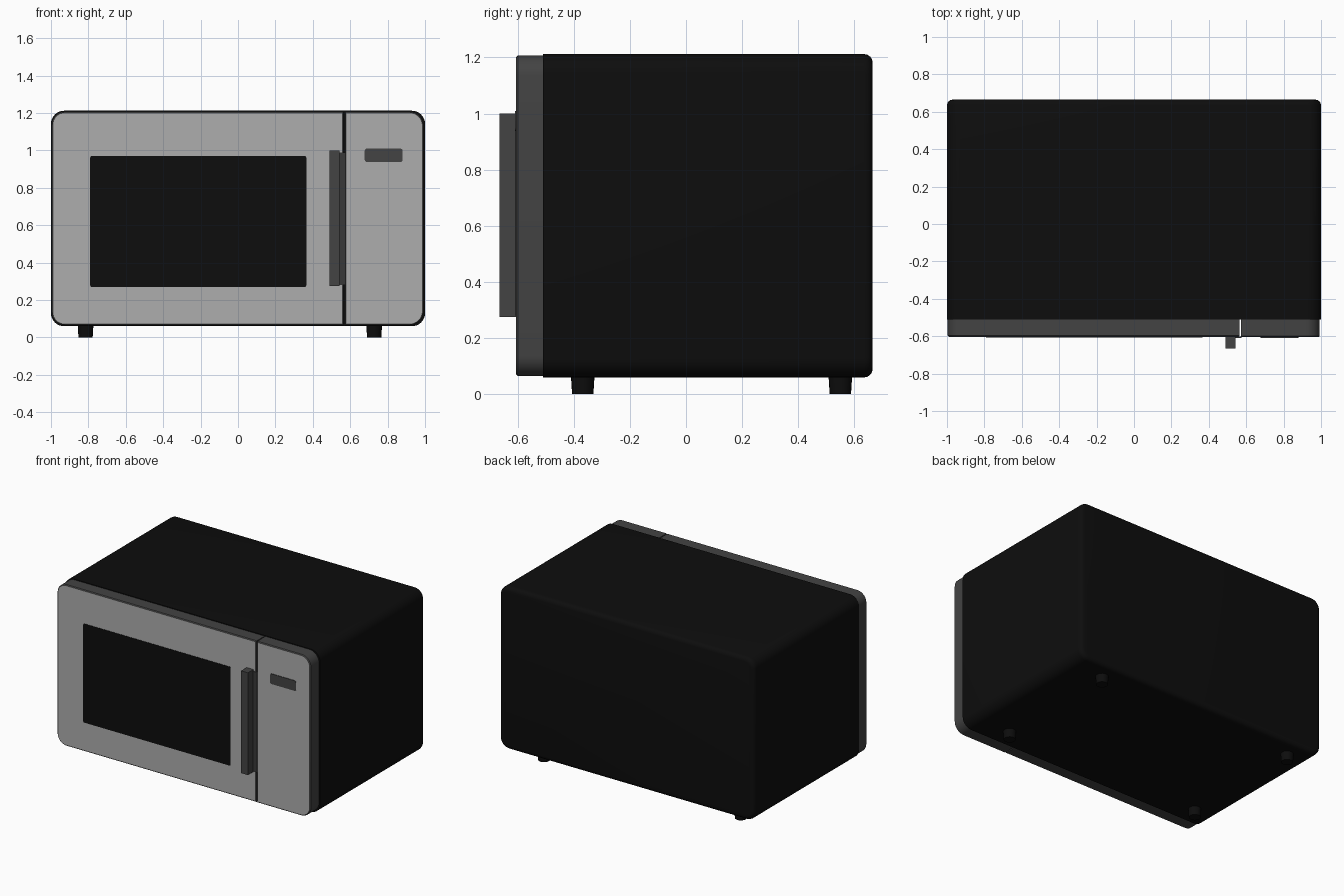
import bpy, bmesh, math

if "Cube" in bpy.data.objects:
    bpy.data.objects.remove(bpy.data.objects["Cube"])


def material(name, rgb):
    m = bpy.data.materials.new(name)
    m.diffuse_color = (*rgb, 1)
    m.use_nodes = True
    m.node_tree.nodes["Principled BSDF"].inputs["Base Color"].default_value = m.diffuse_color
    return m


BLACK = material("black", (0.004, 0.004, 0.004))
DARK = material("dark_grey", (0.056, 0.056, 0.056))
SHADE = material("charcoal", (0.04, 0.04, 0.04))
SILVER = material("silver", (0.42, 0.42, 0.42))


def outline(x0, x1, z0, z1, r_left, r_right, steps=8):
    """Rounded rectangle in XZ; left and right corners have their own radius."""
    corners = [(x1, z1, -1, -1, r_right, 0), (x0, z1, 1, -1, r_left, 90),
               (x0, z0, 1, 1, r_left, 180), (x1, z0, -1, 1, r_right, 270)]
    pts = []
    for x, z, sx, sz, r, start in corners:
        if r == 0:
            pts.append((x, z))
            continue
        for i in range(steps + 1):
            a = math.radians(start + 90 * i / steps)
            pts.append((x + sx * r + r * math.cos(a), z + sz * r + r * math.sin(a)))
    return pts


def slab(name, pts, y0, y1, mats, bevel_y=None, bevel=0.0, segments=1):
    """Extrude an XZ outline from y0 to y1; optionally round the rim at bevel_y.
    A second material goes on the faces that look forward."""
    bm = bmesh.new()
    front = bm.faces.new([bm.verts.new((x, y0, z)) for x, z in pts])
    ext = bmesh.ops.extrude_face_region(bm, geom=[front], use_keep_orig=True)
    for v in ext["geom"]:
        if isinstance(v, bmesh.types.BMVert):
            v.co.y = y1
    bmesh.ops.recalc_face_normals(bm, faces=bm.faces)
    if bevel_y is not None:
        rim = [e for e in bm.edges if all(abs(v.co.y - bevel_y) < 1e-5 for v in e.verts)]
        bmesh.ops.bevel(bm, geom=rim, offset=bevel, segments=segments,
                        profile=0.5, affect="EDGES")
    bm.normal_update()
    if len(mats) > 1:
        for f in bm.faces:
            f.material_index = 1 if f.normal.y < -0.9 else 0
    me = bpy.data.meshes.new(name)
    bm.to_mesh(me)
    bm.free()
    for m in mats:
        me.materials.append(m)
    ob = bpy.data.objects.new(name, me)
    bpy.context.collection.objects.link(ob)
    bpy.ops.object.select_all(action="DESELECT")
    ob.select_set(True)
    bpy.context.view_layer.objects.active = ob
    bpy.ops.object.shade_smooth_by_angle(angle=math.radians(35))
    return ob


# Black casing with a rounded back
slab("casing", outline(-1, 1, 0.06, 1.212, 0.07, 0.07), -0.51, 0.665, [BLACK],
     bevel_y=0.665, bevel=0.03, segments=4)

# Door and control panel: silver fronts, dark rims, narrow gap between
slab("door", outline(-0.996, 0.565, 0.065, 1.207, 0.07, 0), -0.603, -0.51,
     [DARK, SILVER], bevel_y=-0.603, bevel=0.006)
slab("control_panel", outline(0.572, 0.992, 0.065, 1.207, 0, 0.075), -0.605, -0.51,
     [DARK, SILVER], bevel_y=-0.605, bevel=0.006)

# Window and display plates
slab("window", outline(-0.79, 0.365, 0.27, 0.97, 0.008, 0.008, 3), -0.606, -0.602, [BLACK])
slab("display", outline(0.677, 0.88, 0.938, 1.01, 0.012, 0.012, 3), -0.609, -0.604, [DARK])

# Handle bar with the dark strip beside it
slab("handle", outline(0.49, 0.543, 0.275, 1.0, 0, 0), -0.665, -0.602, [DARK])
slab("handle_strip", outline(0.543, 0.575, 0.28, 0.99, 0, 0), -0.609, -0.602, [SHADE])

# Four feet
for side, x in (("left", -0.815), ("right", 0.728)):
    for end, y in (("front", -0.368), ("back", 0.55)):
        bpy.ops.mesh.primitive_cone_add(vertices=20, radius1=0.038, radius2=0.043,
                                        depth=0.08, location=(x, y, 0.04))
        foot = bpy.context.object
        foot.name = f"{end}_{side}_foot"
        foot.data.materials.append(BLACK)
        bpy.ops.object.shade_smooth_by_angle(angle=math.radians(35))
